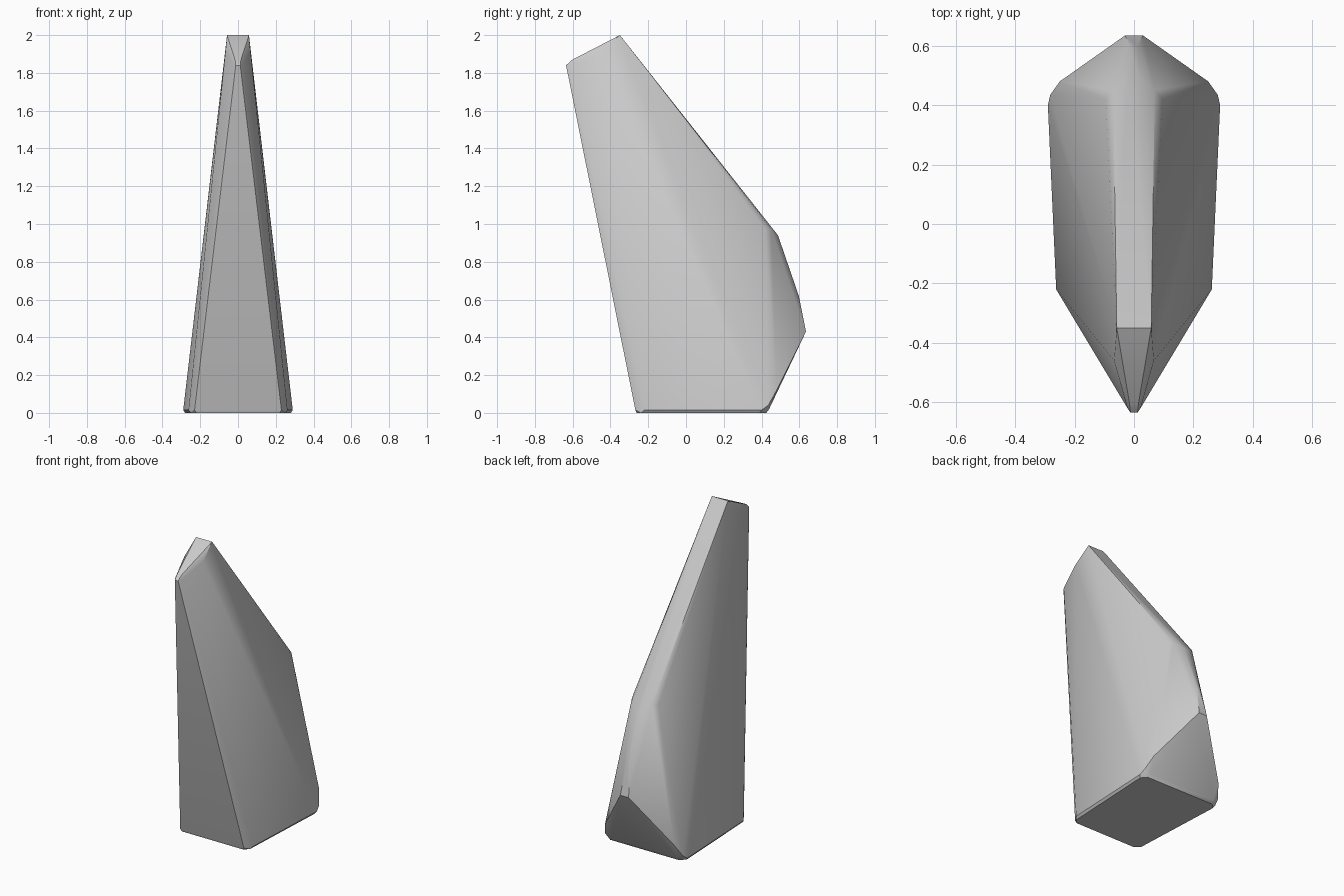
import bpy, bmesh

if "Cube" in bpy.data.objects:
    bpy.data.objects.remove(bpy.data.objects["Cube"])

# Half of the corner points (x >= 0); each is mirrored across x
half = [
    # base outline, with softened corners
    (0.22, -0.262, 0.0), (0.25, -0.235, 0.0), (0.23, -0.268, 0.015), (0.262, -0.22, 0.015),
    (0.28, 0.39, 0.0), (0.25, 0.425, 0.0), (0.29, 0.40, 0.015), (0.282, 0.435, 0.04),
    (0.25, 0.48, 0.12), (0.24, 0.44, 0.02),
    # lower back point and back ridge
    (0.03, 0.635, 0.43), (0.012, 0.597, 0.62),
    # back shoulder
    (0.02, 0.487, 0.94), (0.07, 0.45, 0.975), (0.095, 0.42, 0.97),
    # slanted tip
    (0.058, -0.35, 2.0), (0.067, -0.46, 1.91),
    (0.015, -0.605, 1.868), (0.022, -0.62, 1.84), (0.012, -0.635, 1.84),
]

bm = bmesh.new()
for x, y, z in half:
    for s in (1, -1):
        bm.verts.new((s * x, y, z))

# Wrap the points in one convex faceted shell
res = bmesh.ops.convex_hull(bm, input=bm.verts[:])
loose = [v for v in bm.verts if not v.link_faces]
bmesh.ops.delete(bm, geom=loose, context='VERTS')
bmesh.ops.dissolve_limit(bm, angle_limit=0.01, verts=bm.verts[:], edges=bm.edges[:])
bmesh.ops.recalc_face_normals(bm, faces=bm.faces[:])

mesh = bpy.data.meshes.new("stone_shard")
bm.to_mesh(mesh)
bm.free()
shard = bpy.data.objects.new("stone_shard", mesh)
bpy.context.collection.objects.link(shard)

# Soft facets, sharp main edges
bpy.context.view_layer.objects.active = shard
shard.select_set(True)
bpy.ops.object.shade_smooth_by_angle(angle=0.5)
